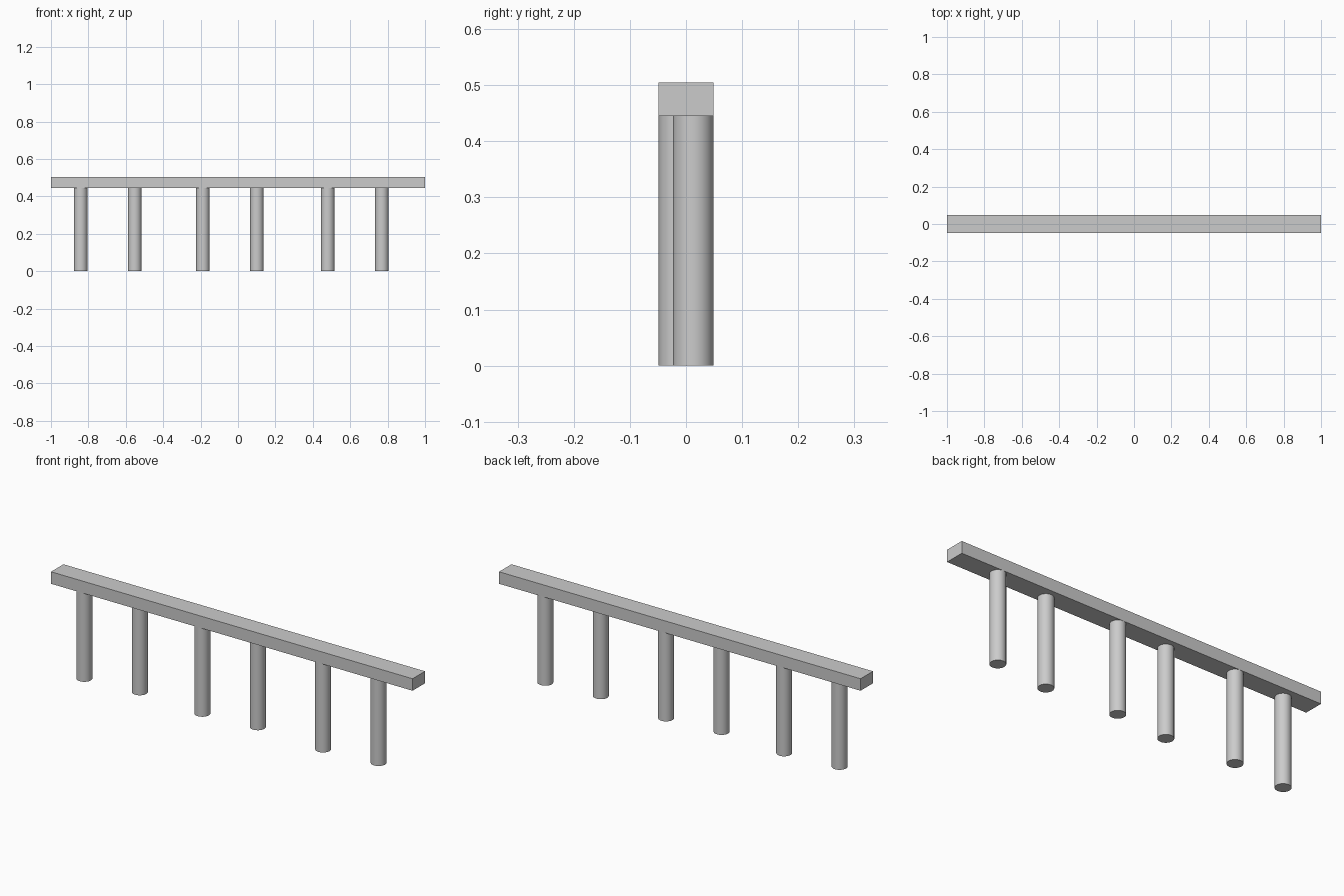
import bpy
import math

cube = bpy.data.objects.get("Cube")
if cube:
    bpy.data.objects.remove(cube, do_unlink=True)

# Single plain grey
grey = bpy.data.materials.new("plain grey")
grey.use_nodes = True
colour = (0.6, 0.6, 0.6, 1)
grey.diffuse_color = colour
grey.node_tree.nodes["Principled BSDF"].inputs["Base Color"].default_value = colour

BEAM_BOTTOM, BEAM_TOP = 0.445, 0.505
BEAM_DEPTH = 0.098
POST_RADIUS = 0.036
STAGGER = 0.0128


def finish(name):
    obj = bpy.context.object
    obj.name = name
    obj.data.materials.append(grey)
    return obj


# Long top beam
bpy.ops.mesh.primitive_cube_add(size=1, location=(0, 0, (BEAM_BOTTOM + BEAM_TOP) / 2))
beam = finish("top_beam")
beam.scale = (2, BEAM_DEPTH, BEAM_TOP - BEAM_BOTTOM)
bpy.ops.object.transform_apply(location=False, rotation=False, scale=True)

# Round posts in pairs, alternately set to the front and the back
for pair, x in enumerate((-0.841, -0.188, 0.48), start=1):
    for side, px, y in (("front", x, -STAGGER), ("back", x + 0.289, STAGGER)):
        bpy.ops.mesh.primitive_cylinder_add(
            vertices=48, radius=POST_RADIUS, depth=BEAM_BOTTOM,
            location=(px, y, BEAM_BOTTOM / 2))
        finish(f"{side}_post_{pair}")
        bpy.ops.object.shade_smooth_by_angle(angle=math.radians(30))
